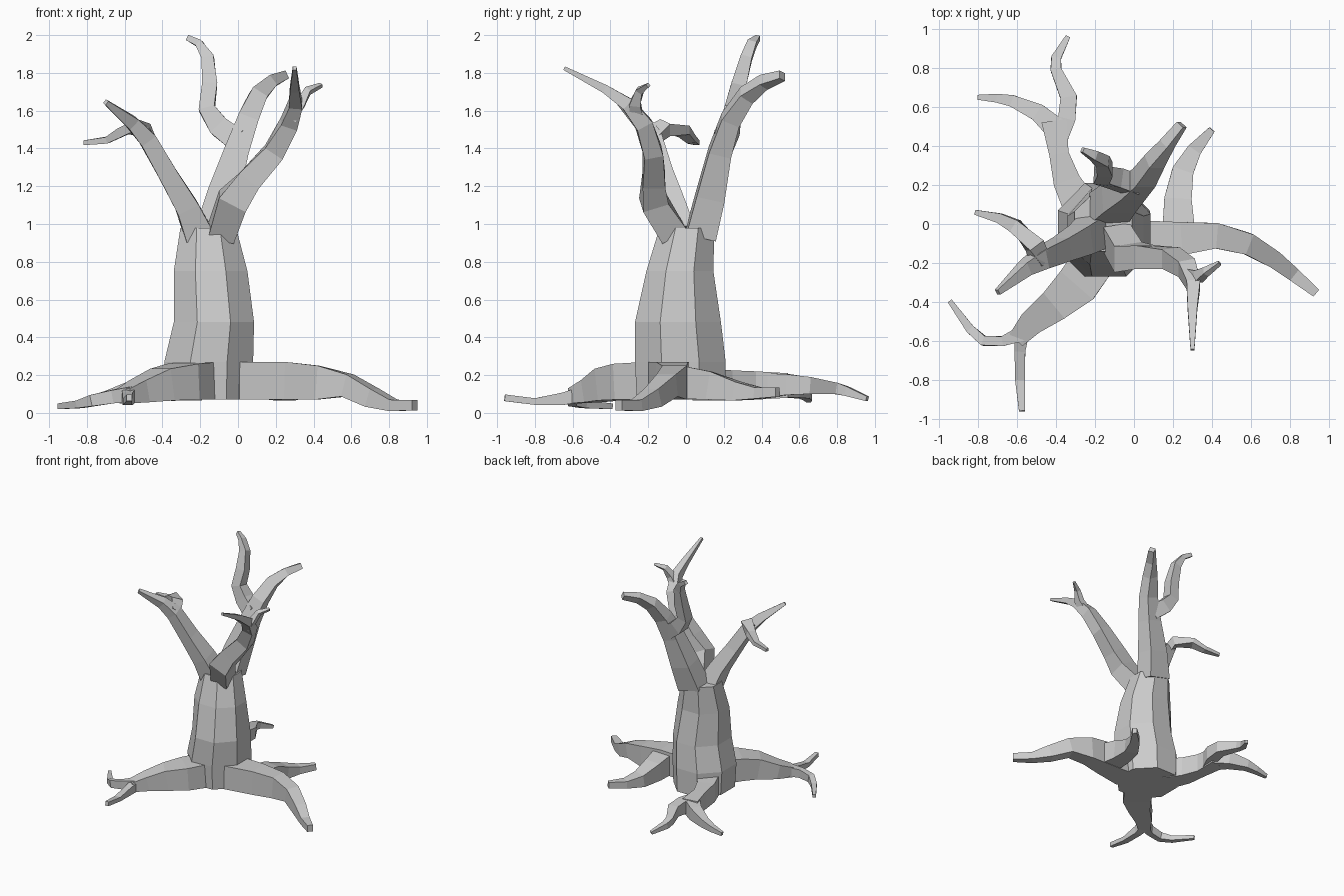
import bpy, bmesh, math
from mathutils import Vector


def finish(name, bm):
    bmesh.ops.recalc_face_normals(bm, faces=bm.faces)
    me = bpy.data.meshes.new(name)
    bm.to_mesh(me)
    bm.free()
    ob = bpy.data.objects.new(name, me)
    bpy.context.collection.objects.link(ob)
    return ob


def skin(name, rings):
    """Bridge a list of vertex rings into a closed tube."""
    bm = bmesh.new()
    vs = [[bm.verts.new(p) for p in r] for r in rings]
    n = len(vs[0])
    for a, b in zip(vs, vs[1:]):
        for i in range(n):
            j = (i + 1) % n
            bm.faces.new((a[i], a[j], b[j], b[i]))
    bm.faces.new(vs[0])
    bm.faces.new(vs[-1])
    return finish(name, bm)


def limb(name, ref, pts):
    """Four-sided tapering limb; each point is x, y, z, width, depth (along ref)."""
    ref = Vector(ref)
    ps = [Vector(p[:3]) for p in pts]
    rings = []
    for i, p in enumerate(ps):
        d = Vector()
        if i > 0:
            d += (p - ps[i - 1]).normalized()
        if i < len(ps) - 1:
            d += (ps[i + 1] - p).normalized()
        d.normalize()
        side = d.cross(ref).normalized()
        up = side.cross(d)
        w, h = side * pts[i][3] / 2, up * pts[i][4] / 2
        rings.append([p + w + h, p - w + h, p - w - h, p + w - h])
    return skin(name, rings)


X, Y, Z = (1, 0, 0), (0, 1, 0), (0, 0, 1)

# Trunk: eight-sided, slightly leaning; z, x range, y range
rings = []
for z, x0, x1, y0, y1 in [(.07, -.38, .07, -.26, .21), (.27, -.39, .08, -.27, .21),
                          (.48, -.34, .085, -.27, .185), (.75, -.34, .05, -.21, .145),
                          (.98, -.305, -.01, -.14, .15)]:
    k = 1 / math.cos(math.pi / 8) / 2
    rings.append([((x0 + x1) / 2 + (x1 - x0) * k * math.cos(a), (y0 + y1) / 2 + (y1 - y0) * k * math.sin(a), z)
                  for a in [(i + .5) * math.pi / 4 for i in range(8)]])
skin("trunk", rings)

# Left branch and its twig
limb("left_branch", Y, [(-.21, -.04, .95, .15, .17), (-.27, -.08, 1.09, .12, .15), (-.37, -.13, 1.26, .10, .12),
                        (-.48, -.18, 1.45, .09, .10), (-.56, -.23, 1.535, .07, .07), (-.70, -.35, 1.645, .025, .03)])
limb("left_twig", Y, [(-.48, -.19, 1.46, .07, .09), (-.51, -.11, 1.51, .07, .09),
                      (-.61, -.01, 1.49, .05, .07), (-.69, .03, 1.445, .035, .05), (-.815, .06, 1.43, .025, .025)])

# Front right branch and its twig
limb("right_branch", X, [(-.09, -.07, .95, .15, .14), (-.03, -.17, 1.12, .14, .16), (.06, -.17, 1.23, .12, .13),
                         (.19, -.175, 1.38, .10, .11), (.27, -.225, 1.53, .09, .09), (.305, -.31, 1.635, .07, .07),
                         (.30, -.43, 1.715, .045, .05), (.30, -.645, 1.825, .02, .02)])
limb("right_twig", X, [(.28, -.26, 1.56, .07, .06), (.33, -.27, 1.635, .06, .05),
                       (.37, -.245, 1.705, .04, .035), (.44, -.20, 1.735, .02, .02)])

# Back branch and its twig
limb("back_branch", Y, [(-.13, .08, .95, .20, .16), (-.08, .13, 1.15, .17, .15), (-.01, .18, 1.38, .13, .12),
                        (.05, .235, 1.55, .11, .10), (.105, .32, 1.68, .09, .08), (.17, .41, 1.75, .065, .06),
                        (.245, .51, 1.785, .045, .045)])
limb("back_twig", Y, [(.0, .20, 1.44, .12, .10), (-.10, .235, 1.515, .11, .10), (-.165, .25, 1.61, .085, .09),
                      (-.15, .28, 1.74, .08, .08), (-.16, .32, 1.88, .065, .06), (-.205, .35, 1.955, .04, .05),
                      (-.265, .38, 1.985, .03, .025)])

# Right root and its offshoot
limb("right_root", Z, [(.0, -.09, .17, .22, .20), (.24, -.075, .17, .17, .20), (.42, -.06, .16, .13, .18),
                       (.58, -.10, .145, .11, .12), (.71, -.175, .08, .09, .10), (.82, -.26, .04, .07, .06),
                       (.935, -.355, .04, .045, .055)])
limb("right_root_fork", Z, [(.23, -.06, .165, .17, .18), (.225, .12, .145, .14, .15),
                            (.25, .27, .115, .11, .10), (.31, .38, .105, .075, .06), (.40, .485, .11, .035, .05)])

# Front left root and its two forks
limb("front_root", Z, [(-.18, -.15, .17, .22, .20), (-.29, -.31, .165, .22, .19), (-.40, -.41, .15, .17, .17),
                       (-.52, -.50, .115, .13, .12), (-.60, -.59, .09, .09, .08)])
limb("front_root_fork", Z, [(-.575, -.54, .10, .08, .08), (-.585, -.65, .075, .055, .065),
                            (-.585, -.80, .06, .05, .035), (-.575, -.96, .08, .03, .035)])
limb("front_root_side_fork", Z, [(-.57, -.56, .10, .08, .08), (-.67, -.60, .085, .05, .07),
                                 (-.77, -.60, .065, .05, .06), (-.84, -.54, .045, .045, .04),
                                 (-.945, -.395, .035, .025, .03)])

# Back left root and its two forks
limb("back_root", Z, [(-.27, .08, .15, .18, .17), (-.345, .22, .145, .14, .16), (-.385, .36, .145, .10, .15),
                      (-.41, .53, .145, .13, .13)])
limb("back_root_fork", Z, [(-.39, .44, .145, .10, .13), (-.345, .54, .15, .09, .11), (-.335, .65, .145, .085, .09),
                           (-.40, .79, .13, .055, .06), (-.40, .85, .115, .05, .05), (-.34, .96, .075, .025, .025)])
limb("back_root_side_fork", Z, [(-.39, .48, .145, .12, .13), (-.49, .57, .135, .09, .11), (-.62, .63, .11, .06, .07),
                                (-.70, .645, .09, .045, .05), (-.80, .65, .07, .025, .03)])
